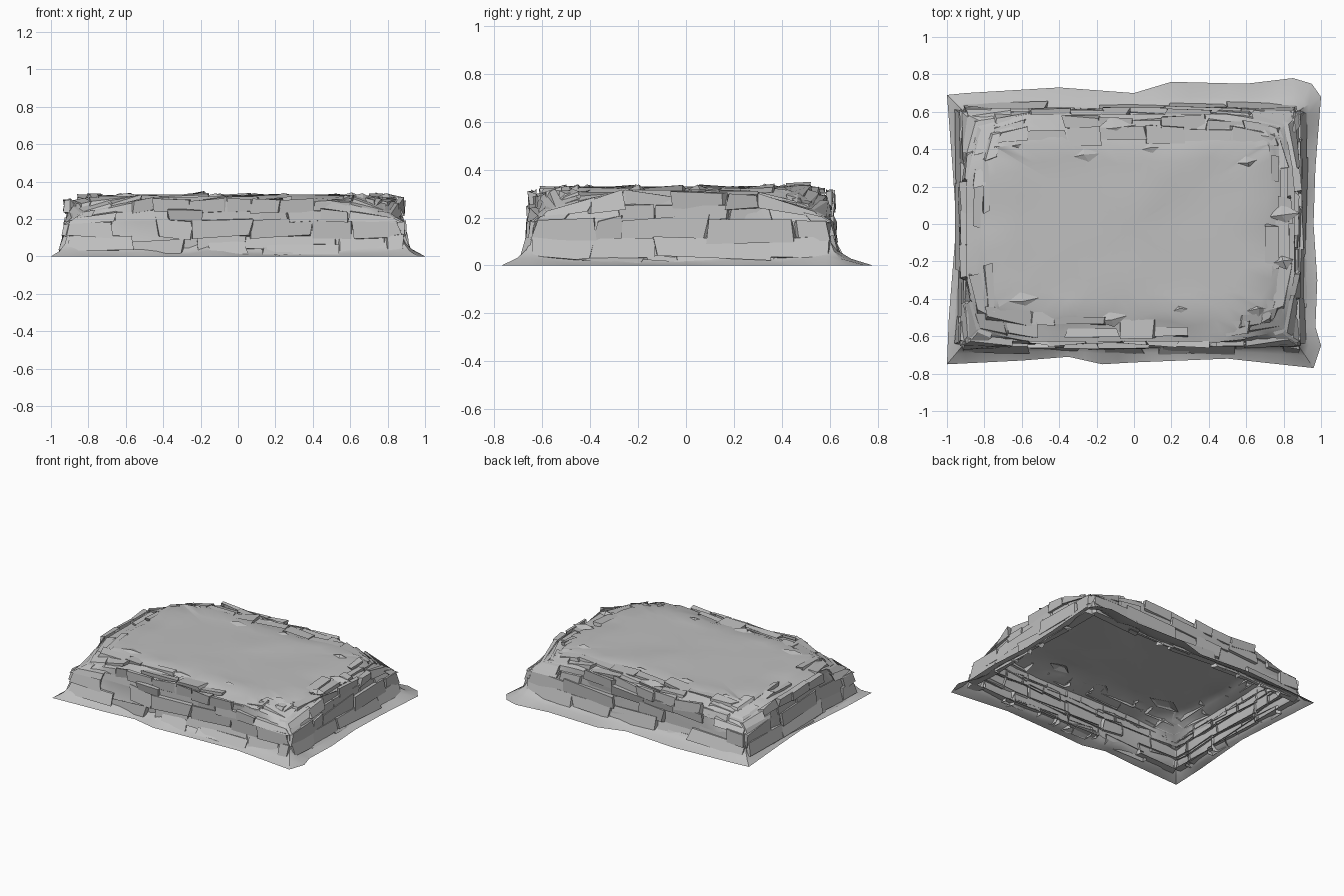
import bpy, bmesh, random
from mathutils import Vector, noise

random.seed(11)
if "Cube" in bpy.data.objects:
    bpy.data.objects.remove(bpy.data.objects["Cube"], do_unlink=True)

stone = bpy.data.materials.new("grey_stone")
stone.use_nodes = True
GREY = (0.52, 0.52, 0.52, 1)
stone.diffuse_color = GREY
stone.node_tree.nodes["Principled BSDF"].inputs["Base Color"].default_value = GREY

HX, HY = 0.89, 0.62              # half size of the wall
CX, CY = -0.018, -0.02           # wall centre
rnd = random.uniform


def finish(bm, name, smooth=False):
    bmesh.ops.recalc_face_normals(bm, faces=bm.faces)
    mesh = bpy.data.meshes.new(name)
    bm.to_mesh(mesh)
    bm.free()
    mesh.materials.append(stone)
    obj = bpy.data.objects.new(name, mesh)
    bpy.context.collection.objects.link(obj)
    if smooth:
        bpy.ops.object.select_all(action='DESELECT')
        obj.select_set(True)
        bpy.context.view_layer.objects.active = obj
        bpy.ops.object.shade_smooth_by_angle(angle=0.5)


def wobble(x, y, scale, amount):
    return noise.noise(Vector((x * scale, y * scale, 3.7))) * amount


def vert(bm, x, y, z):
    """New vertex; above the second course the corners are worn down and drawn inward."""
    gap = max(0, HX - abs(x - CX)) + max(0, HY - abs(y - CY))
    worn = max(0, 1 - gap / .36)
    high = max(0, z - .18)
    pull = .55 * worn * high
    x -= pull if x > CX else -pull
    y -= pull if y > CY else -pull
    return bm.verts.new((x, y, z - .6 * worn * high))


# Ground shell: skirt, inner wall and domed top as one open skin
outline = [(-1, .69), (-.9, .7), (-.4, .73), (0, .7), (.2, .76), (.6, .75), (.85, .78),
           (.95, .75), (1, .68), (.97, .3), (.96, 0), (.98, -.3), (.97, -.55),
           (1, -.65), (.96, -.77), (.5, -.72), (0, -.74), (-.17, -.75), (-.35, -.71),
           (-.6, -.73), (-1, -.75), (-.99, -.5), (-.95, 0), (-.97, .3)]
edge = []
for i, (x, y) in enumerate(outline):
    nx, ny = outline[(i + 1) % len(outline)]
    steps = max(1, round(((nx - x) ** 2 + (ny - y) ** 2) ** .5 / .09))
    edge += [(x + (nx - x) * k / steps, y + (ny - y) * k / steps) for k in range(steps)]


def on_wall(p, inset):
    """Nearest point on the wall rectangle, drawn inward by inset."""
    x = max(-HX, min(HX, p[0] - CX)) * (1 - inset / HX) + CX
    y = max(-HY, min(HY, p[1] - CY)) * (1 - inset / HY) + CY
    return x, y


def foot_height(x, y):
    corner = (abs(x - CX) / HX) ** 6 * (abs(y - CY) / HY) ** 6
    return .06 + .05 * corner + wobble(x, y, 5, .045)


rings = [[(x, y, 0) for x, y in edge]]
for part, rise in ((.5, .25), (.8, .55), (1, 1)):
    ring = []
    for p in edge:
        fx, fy = on_wall(p, 0)
        ring.append((p[0] + (fx - p[0]) * part, p[1] + (fy - p[1]) * part,
                     foot_height(fx, fy) * rise + wobble(*p, 6, .015)))
    rings.append(ring)
for inset, height, amount in ((.004, .18, .01), (.012, .29, .012), (.06, .3, .014),
                              (.11, .312, .014), (.17, .328, .012)):
    ring = []
    for p in edge:
        x, y = on_wall(p, inset)
        x, y = x + wobble(x, y, 6, inset * .4), y + wobble(y, x, 6, inset * .4)
        ring.append((x, y, height + wobble(x, y, 4, amount)))
    rings.append(ring)
rim = rings[-1]
for s in (.8, .6, .4, .2):
    ring = []
    for x, y, z in rim:
        x, y = CX + (x - CX) * s, CY + (y - CY) * s
        ring.append((x, y, .326 + wobble(x, y, 3, .01)))
    rings.append(ring)

bm = bmesh.new()
rows = [[vert(bm, *p) for p in ring] for ring in rings]
n = len(edge)
for a, b in zip(rows, rows[1:]):
    for i in range(n):
        bm.faces.new((a[i], a[(i + 1) % n], b[(i + 1) % n], b[i]))
centre = bm.verts.new((CX, CY, .326))
for i in range(n):
    bm.faces.new((rows[-1][i], rows[-1][(i + 1) % n], centre))
bmesh.ops.remove_doubles(bm, verts=bm.verts, dist=.001)
finish(bm, "ground_shell", True)

# Wall sides: along direction, outward direction, half length, half depth
SIDES = {"front": ((1, 0), (0, -1), HX, HY), "back": ((-1, 0), (0, 1), HX, HY),
         "left": ((0, 1), (1, 0), HY, HX), "right": ((0, -1), (-1, 0), HY, HX)}
CORNERS = [(i, j, k) for i in (0, 1) for j in (0, 1) for k in (0, 1)]
ENDS, FACE, LID = [(0, 1, 3, 2), (4, 6, 7, 5)], [(2, 3, 7, 6)], [(1, 5, 7, 3)]
BASE = [(0, 2, 6, 4)]


def block(bm, side, a, o, z, jitter, quads, splay=0):
    """Rough stone over ranges a (along), o (outward) and z; splay pushes its foot out."""
    along, out, _, depth = side
    slant = rnd(-.014, .014)
    verts = []
    for i, j, k in CORNERS:
        u = a[i] + rnd(-1, 1) * jitter
        v = depth + o[j] + (rnd(-1, .6) * jitter * .8 + splay * (1 - k) if j else 0)
        w = max(.005, z[k] + rnd(-.5, .5) * jitter + slant * (1 if i else -1))
        verts.append(vert(bm, CX + along[0] * u + out[0] * v,
                          CY + along[1] * u + out[1] * v, w))
    for q in quads:
        bm.faces.new([verts[i] for i in q])


# Stone courses: bottom, top, lean outward, shortest and longest stone, foot splay
COURSES = [(.03, .115, .014, .2, .5, .025), (.1, .195, .012, .12, .4, .006),
           (.185, .25, .008, .1, .32, 0), (.235, .304, .006, .1, .25, 0)]
for name, side in SIDES.items():
    half = side[2]
    bm = bmesh.new()
    for z0, z1, lean, short, long, splay in COURSES:
        u = -half
        while u < half - .03:
            end = min(half, u + rnd(short, long))
            if half - end < .06:
                end = half
            at_corner = u == -half or end == half
            if at_corner or random.random() > .12:
                push = .01 if at_corner else rnd(-.014, .018)
                block(bm, side, (u, end), (-.015, lean + push), (z0, z1), .016,
                      ENDS + FACE + LID + BASE, splay)
            u = end
    finish(bm, name + "_wall_stones")

    # Thin slabs stepping inward along the rim
    bm = bmesh.new()
    for inset, z0, z1, chance in ((.03, .29, .316, .75), (.085, .303, .331, .5)):
        u = -half + inset
        while u < half - inset - .05:
            end = min(half - inset, u + rnd(.12, .3))
            if random.random() < chance:
                back = -inset - rnd(.05, .1)
                block(bm, side, (u, end), (back, -inset + rnd(-.02, .01)),
                      (z0, z1 + rnd(-.008, .003)), .014, ENDS + FACE + LID)
            u = end
    finish(bm, name + "_rim_slabs")

    # Sloping wedges leaning from the skirt on to the wall
    bm = bmesh.new()
    for _ in range(round(half * 7)):
        u, w = rnd(-half + .1, half - .1), rnd(.08, .2)
        block(bm, side, (u - w, u + w), (-.01, rnd(.01, .02)), (.012, rnd(.04, .08)),
              .018, ENDS + FACE + LID, rnd(.015, .04))
    finish(bm, name + "_skirt_wedges")

# Sharp low flakes poking out of the top
bm = bmesh.new()
for x, y, size in ((-.62, .42, .08), (-.25, .37, .1), (.1, .4, .09), (.6, .34, .08),
                   (.75, .5, .09), (.66, -.46, .07), (-.6, -.4, .12), (-.12, -.5, .09),
                   (.25, -.47, .1), (.8, .05, .08), (-.1, .52, .1), (.8, -.2, .07)):
    tip = vert(bm, x + rnd(-.02, .02), y + rnd(-.02, .02), rnd(.334, .342))
    base = [vert(bm, x + dx * size * rnd(.7, 1.2), y + dy * size * rnd(.4, .7), .315)
            for dx, dy in ((-1, -.3), (.2, -1), (1, .2), (-.2, 1))]
    for i in range(4):
        bm.faces.new((base[i], base[(i + 1) % 4], tip))
finish(bm, "top_flakes")
